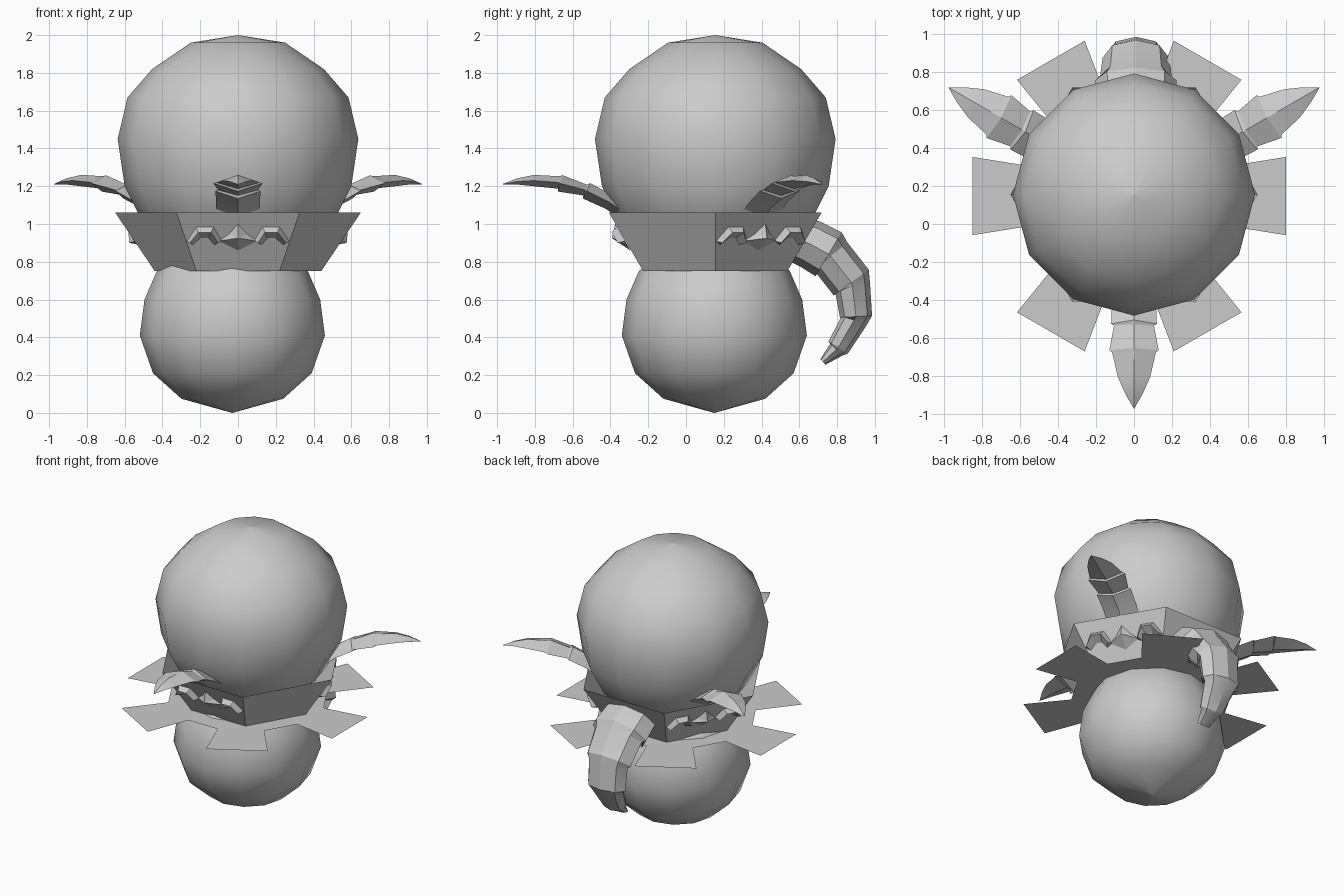
import bpy, bmesh, math
from mathutils import Vector, Matrix

if "Cube" in bpy.data.objects:
    bpy.data.objects.remove(bpy.data.objects["Cube"])

grey = bpy.data.materials.new("plain_grey")
grey.diffuse_color = (0.6, 0.6, 0.6, 1)
grey.use_nodes = True
grey.node_tree.nodes["Principled BSDF"].inputs["Base Color"].default_value = grey.diffuse_color
CY = 0.155  # y of the central axis


def make(name, verts, faces, loc=(0, 0, 0), turn=0, smooth=30, fix=True):
    me = bpy.data.meshes.new(name)
    me.from_pydata([tuple(v) for v in verts], [], faces)
    bm = bmesh.new()
    bm.from_mesh(me)
    bmesh.ops.remove_doubles(bm, verts=bm.verts, dist=1e-4)
    if fix:
        bmesh.ops.recalc_face_normals(bm, faces=bm.faces)
    bm.to_mesh(me)
    bm.free()
    me.materials.append(grey)
    ob = bpy.data.objects.new(name, me)
    bpy.context.collection.objects.link(ob)
    ob.location = loc
    ob.rotation_euler.z = turn
    bpy.ops.object.select_all(action='DESELECT')
    ob.select_set(True)
    bpy.context.view_layer.objects.active = ob
    if smooth:
        bpy.ops.object.shade_smooth_by_angle(angle=math.radians(smooth))
    return ob


def skin(n_rings, n):
    return [(i*n+j, i*n+(j+1) % n, (i+1)*n+(j+1) % n, (i+1)*n+j)
            for i in range(n_rings-1) for j in range(n)]


def lathe(name, profile, n, loc, smooth):
    verts = [(r*math.cos(math.tau*j/n), r*math.sin(math.tau*j/n), z)
             for r, z in profile for j in range(n)]
    return make(name, verts, skin(len(profile), n), loc, 0, smooth)


def limb(name, path, n, turn):
    """Loft n-sided sections (radius, z, half width, half thickness) along +x."""
    verts = []
    for i, (r, z, w, t) in enumerate(path):
        a, b = path[max(i-1, 0)], path[min(i+1, len(path)-1)]
        d = Vector((b[0]-a[0], 0, b[1]-a[1])).normalized()
        up = Vector((-d.z, 0, d.x))
        for j in range(n):
            q = math.tau*j/n
            verts.append(Vector((r, 0, z)) + up*t*math.sin(q) + Vector((0, w*math.cos(q), 0)))
    faces = skin(len(path), n)
    faces += [tuple(range(n)), tuple(range((len(path)-1)*n, len(path)*n))]
    return make(name, verts, faces, (0, CY, 0), turn, 25)


# round upper and lower bodies
lathe("upper_ball", [(0.001, 2.0), (0.25, 1.96), (0.455, 1.82), (0.585, 1.67), (0.637, 1.45),
                     (0.6, 1.2), (0.5, 1.0), (0.33, 0.84), (0.001, 0.78)], 12, (0, CY, 0), 60)
lathe("lower_ball", [(0.001, 0.0), (0.27, 0.075), (0.42, 0.21), (0.49, 0.41), (0.465, 0.6),
                     (0.4, 0.75), (0.25, 0.9), (0.001, 0.96)], 12, (-0.03, 0.15, 0), 60)

# flared six-sided collar
lathe("collar", [(0.44, 0.75), (0.65, 1.06)], 6, (0, CY, 0), 0)

# flat ruff with six petals
ruff = []
for k in range(6):
    for r, off in ((0.53, -17), (0.85, -14), (0.85, 14), (0.53, 17)):
        q = math.radians(60*k + off)
        ruff.append((r*math.cos(q), r*math.sin(q), 0.75))
make("petal_ruff", ruff, [tuple(range(24))], (-0.025, 0.147, 0), 0, 0, False)

# scaled fins and collar ornaments, three times around
fin = [(0.45, 1.04, 0.12, 0.04), (0.56, 1.115, 0.115, 0.04), (0.68, 1.175, 0.12, 0.045),
       (0.69, 1.18, 0.105, 0.03), (0.82, 1.215, 0.13, 0.045), (0.83, 1.22, 0.115, 0.033),
       (0.96, 1.23, 0.085, 0.03), (1.05, 1.225, 0.045, 0.016), (1.125, 1.21, 0.002, 0.002)]


def on_collar(side, z, out):
    return (0.385 + (z-0.75)*0.58 + out, side, z)


gem = [(0.1, 0.91), (0.05, 0.945), (0, 1.0), (-0.05, 0.945), (-0.1, 0.91), (0, 0.86)]
outer = [(0.085, 0.91), (0.13, 0.985), (0.22, 0.985), (0.27, 0.91)]
inner = [(0.125, 0.89), (0.155, 0.925), (0.2, 0.925), (0.24, 0.89)]
for k, deg in enumerate((-90, 30, 150)):
    turn = math.radians(deg)
    limb(f"fin_{k+1}", fin, 4, turn)
    pts = [on_collar(s, z, 0) for s, z in gem] + [on_collar(0, 0.925, 0.06)]
    make(f"collar_gem_{k+1}", pts, [(i, (i+1) % 6, 6) for i in range(6)] + [tuple(range(6))],
         (0, CY, 0), turn, 0)
    for m, label in ((1, "left"), (-1, "right")):
        pts = []
        for (a, b), (c, d) in zip(outer, inner):
            pts += [on_collar(m*a, b, 0), on_collar(m*(a+c)/2, (b+d)/2, 0.045), on_collar(m*c, d, 0)]
        make(f"collar_curl_{label}_{k+1}", pts, skin(4, 3) + [(0, 1, 2), (9, 10, 11)],
             (0, CY, 0), turn, 30)

# drooping segmented tail at the back
tail = [(0.40, 0.93, 0.19, 0.12), (0.50, 0.895, 0.205, 0.13), (0.60, 0.84, 0.215, 0.135),
        (0.61, 0.83, 0.19, 0.115), (0.72, 0.69, 0.175, 0.115), (0.725, 0.675, 0.155, 0.095),
        (0.745, 0.51, 0.15, 0.085), (0.735, 0.49, 0.125, 0.07), (0.65, 0.345, 0.09, 0.06),
        (0.64, 0.335, 0.075, 0.045), (0.57, 0.27, 0.05, 0.02)]
limb("tail", tail, 8, math.pi/2).location.x = 0.01
